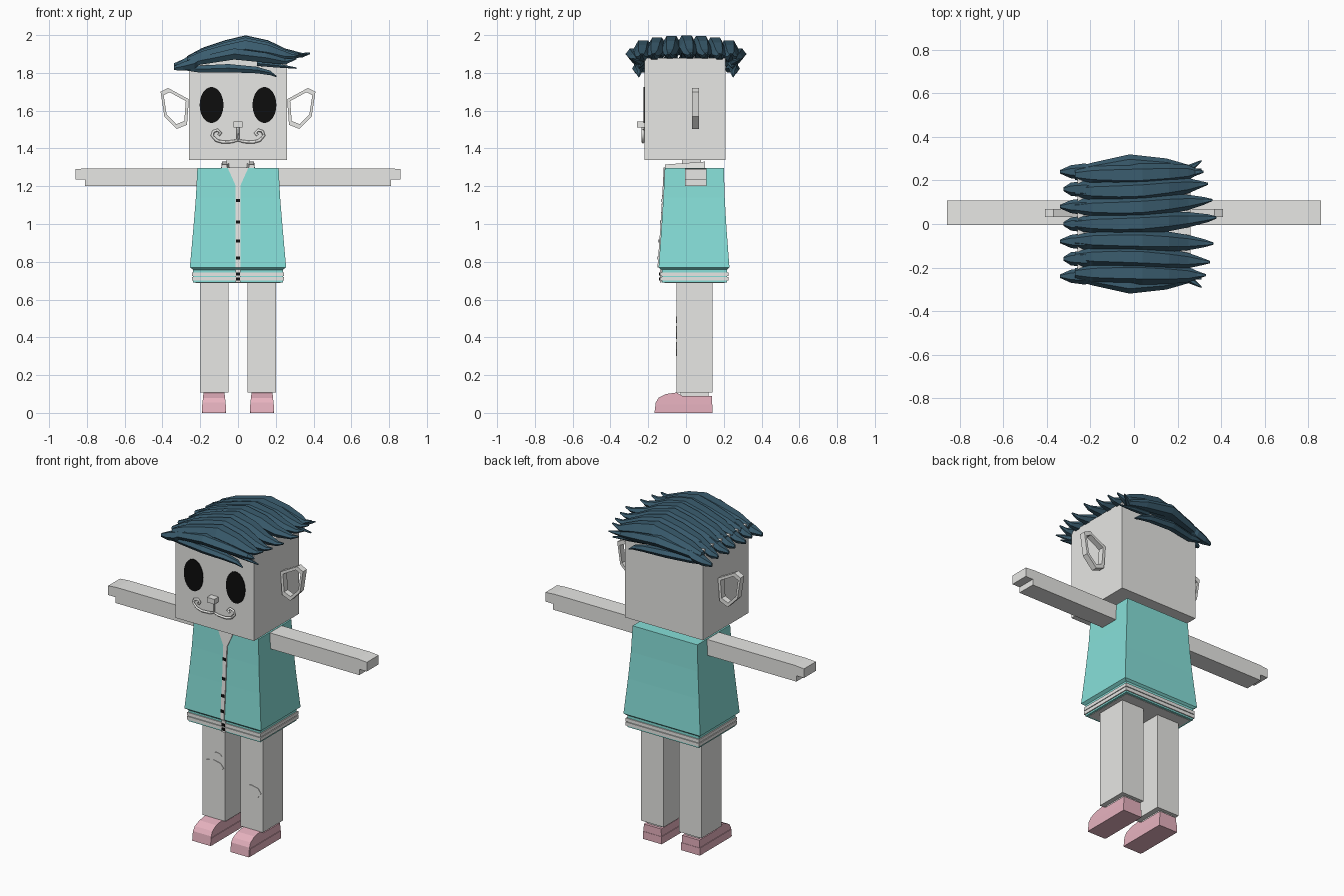
import bpy, bmesh, math
from mathutils import Vector

if "Cube" in bpy.data.objects:
    bpy.data.objects.remove(bpy.data.objects["Cube"])


def material(name, rgb):
    m = bpy.data.materials.new(name)
    m.use_nodes = True
    m.diffuse_color = (*rgb, 1)
    m.node_tree.nodes["Principled BSDF"].inputs["Base Color"].default_value = (*rgb, 1)
    return m


PALE = material("pale grey", (0.8, 0.8, 0.78))
TEAL = material("teal", (0.24, 0.74, 0.69))
HAIR = material("dark blue", (0.042, 0.107, 0.156))
PINK = material("pink", (0.84, 0.47, 0.55))
BLACK = material("black", (0.004, 0.004, 0.004))


def finish(name, bm, mat):
    bmesh.ops.recalc_face_normals(bm, faces=bm.faces)
    mesh = bpy.data.meshes.new(name)
    bm.to_mesh(mesh)
    bm.free()
    mesh.materials.append(mat)
    ob = bpy.data.objects.new(name, mesh)
    bpy.context.collection.objects.link(ob)
    return ob


def loft(name, rings, mat, closed=False):
    """Skin a list of equal-length point rings; cap the ends unless closed."""
    bm = bmesh.new()
    rows = [[bm.verts.new(p) for p in r] for r in rings]
    n = len(rows[0])
    pairs = list(zip(rows, rows[1:])) + ([(rows[-1], rows[0])] if closed else [])
    for a, b in pairs:
        for i in range(n):
            j = (i + 1) % n
            bm.faces.new((a[i], a[j], b[j], b[i]))
    if not closed:
        bm.faces.new(rows[0])
        bm.faces.new(rows[-1])
    return finish(name, bm, mat)


def rect(z, x0, x1, y0, y1):
    return [(x0, y0, z), (x1, y0, z), (x1, y1, z), (x0, y1, z)]


def box(name, x, y, z, mat):
    return loft(name, [rect(h, *x, *y) for h in z], mat)


def plate(name, outline, y, mat, thick=0.006):
    """Thin front-facing plate; y is a number or a function of height."""
    depth = y if callable(y) else (lambda z: y)
    return loft(name, [[(px, depth(pz) + d, pz) for px, pz in outline]
                       for d in (0, -thick)], mat)


def oval(cx, cz, rx, rz, n=24):
    return [(cx + rx * math.cos(i * math.tau / n), cz + rz * math.sin(i * math.tau / n))
            for i in range(n)]


def lock(name, path, sizes):
    """Hair lock with a six-sided section along a mostly sideways path."""
    rings = []
    for (x, y, z), (w, h) in zip(path, sizes):
        rings.append([(x, y + w * math.cos(k * math.tau / 6),
                       z + h * math.sin(k * math.tau / 6)) for k in range(6)])
    return loft(name, rings, HAIR)


# Head, neck and nose
box("head", (-0.26, 0.26), (-0.22, 0.21), (1.34, 1.88), PALE)
box("neck", (-0.06, 0.06), (-0.02, 0.08), (1.28, 1.35), PALE)
box("nose", (-0.025, 0.025), (-0.26, -0.215), (1.512, 1.542), PALE)

# Moustache drawn as thin raised curls
curve = bpy.data.curves.new("moustache", "CURVE")
curve.dimensions = "3D"
curve.bevel_depth = 0.008
curve.bevel_resolution = 0
curve.use_fill_caps = True
curls = [(0, 1.515), (0, 1.445), (0.03, 1.436), (0.08, 1.433), (0.115, 1.443),
         (0.137, 1.468), (0.13, 1.49), (0.108, 1.497), (0.092, 1.482), (0.103, 1.47)]
for s in (-1, 1):
    spline = curve.splines.new("POLY")
    spline.points.add(len(curls) - 1)
    for p, (px, pz) in zip(spline.points, curls):
        p.co = (s * px, -0.228, pz, 1)
curve.materials.append(PALE)
bpy.context.collection.objects.link(bpy.data.objects.new("moustache", curve))

ear = [(0.26, 1.66), (0.37, 1.72), (0.41, 1.70), (0.39, 1.57), (0.325, 1.503), (0.27, 1.525)]
ear_mid = Vector((0.335, 1.618))
for s, side in ((-1, "right"), (1, "left")):
    plate(side + "_eye", oval(s * 0.14, 1.63, 0.063, 0.095, 32), -0.219, BLACK)

    # Ear as an open angular loop
    rings = []
    for p in ear:
        o = Vector(p)
        i = o + (ear_mid - o) * 0.22
        rings.append([(s * o.x, 0.032, o.y), (s * o.x, 0.068, o.y),
                      (s * i.x, 0.068, i.y), (s * i.x, 0.032, i.y)])
    loft(side + "_ear", rings, PALE, closed=True)

    # Arm with a stepped hand end
    arm = [(0.15, 1.2), (0.81, 1.2), (0.81, 1.235), (0.86, 1.235), (0.86, 1.29),
           (0.8, 1.295), (0.15, 1.295)]
    loft(side + "_arm", [[(s * x, y, z) for x, z in arm] for y in (-0.005, 0.108)], PALE)

    # Leg, ankle and shoe
    lo, hi = sorted((s * 0.05, s * 0.2))
    box(side + "_leg", (lo, hi), (-0.05, 0.14), (0.107, 0.74), PALE)
    c = s * 0.127
    box(side + "_ankle", (c - 0.045, c + 0.045), (-0.03, 0.12), (0.08, 0.11), PALE)
    shoe = [(0.137, 0), (0.137, 0.09), (-0.02, 0.09), (-0.05, 0.108), (-0.105, 0.1),
            (-0.145, 0.08), (-0.16, 0.055), (-0.167, 0)]
    loft(side + "_shoe", [[(c + e * (0.061 - 0.12 * max(0, z - 0.06)), y, z) for y, z in shoe]
                          for e in (-1, 1)], PINK)
    box(side + "_sole", (c - 0.063, c + 0.063), (-0.158, 0.139), (0, 0.045), PINK)

    # Collar flap sloping up to the back of the neck
    loft(side + "_collar", [[(s * x, -0.112, z) for x, z in ((0.055, 1.29), (0.09, 1.29), (0.085, 1.315), (0.06, 1.315))],
                            [(s * x, 0.1, z) for x, z in ((0.03, 1.29), (0.09, 1.29), (0.085, 1.33), (0.03, 1.33))]], PALE)

# Knee patches
for name, cx, cz, rx, rz in (("right_knee_patch", -0.127, 0.425, 0.068, 0.034),
                             ("right_small_patch", -0.105, 0.493, 0.034, 0.016),
                             ("left_knee_patch", 0.123, 0.338, 0.067, 0.037)):
    plate(name, oval(cx, cz, rx, rz, 8), -0.049, PALE, 0.004)

# Flared jacket
levels = [(0.757, 0.235, -0.13, 0.215), (0.77, 0.255, -0.145, 0.23),
          (0.98, 0.236, -0.13, 0.214), (1.14, 0.223, -0.12, 0.205), (1.297, 0.215, -0.112, 0.2)]
loft("jacket", [rect(z, -w, w, a, b) for z, w, a, b in levels], TEAL)


def jacket_front(z):
    for (z0, _, y0, _), (z1, _, y1, _) in zip(levels, levels[1:]):
        if z <= z1:
            return y0 + (y1 - y0) * max(0, z - z0) / (z1 - z0)
    return levels[-1][2]


# Striped hem band
box("hem", (-0.238, 0.238), (-0.128, 0.218), (0.69, 0.765), TEAL)
for i, z in enumerate((0.7, 0.724)):
    box(f"hem_stripe_{i}", (-0.244, 0.244), (-0.134, 0.224), (z, z + 0.02), PALE)
box("hem_underside", (-0.225, 0.225), (-0.115, 0.205), (0.688, 0.7), PALE)

# Shirt opening, placket and buttons
plate("neck_opening", [(-0.055, 1.298), (0, 1.175), (0.055, 1.298)], jacket_front, PALE)
edge = [0.77, 0.98, 1.14, 1.2]
plate("placket", [(0.012, z) for z in edge] + [(-0.012, z) for z in reversed(edge)],
      jacket_front, PALE)
box("hem_placket", (-0.012, 0.012), (-0.138, -0.13), (0.69, 0.76), PALE)
for i, z in enumerate((1.125, 1.01, 0.91, 0.82, 0.735, 0.71)):
    y = jacket_front(z) if z > 0.77 else -0.133
    box(f"button_{i}", (-0.01, 0.01), (y - 0.01, y - 0.004), (z - 0.008, z + 0.008), BLACK)

# Top hair locks sweeping across the head to upturned tips
tips = [(-0.235, 0.33), (-0.175, 0.35), (-0.09, 0.365), (0.03, 0.38),
        (0.11, 0.36), (0.185, 0.34), (0.24, 0.32)]
for i, (y, tip) in enumerate(tips):
    base = -0.225 + i * 0.075
    lift = 0.03 * (1 - (base / 0.24) ** 2)
    xs = (-0.27, -0.19, -0.07, 0.04, 0.16, 0.25, tip - 0.04, tip)
    zs = (1.865, 1.885, 1.905, 1.922, 1.905, 1.885, 1.885, 1.9)
    ws = (0.022, 0.042, 0.05, 0.052, 0.046, 0.035, 0.018, 0.005)
    hs = (0.016, 0.032, 0.046, 0.054, 0.046, 0.03, 0.014, 0.005)
    path = [(x, base + (y - base) * max(0, x) / tip, z + lift * min(1, h / 0.05))
            for x, z, h in zip(xs, zs, hs)]
    lock(f"top_lock_{i}", path, list(zip(ws, hs)))

# Short tails drooping past the right side of the head
for i in range(7):
    y = (i - 3) * 0.08
    reach = -0.34 + 0.015 * (i % 2)
    drop = 0.03 if i in (0, 6) else 0
    lock(f"tail_lock_{i}",
         [(-0.17, y, 1.89), (-0.23, y, 1.88 - drop), (-0.29, y, 1.85 - drop / 2), (reach, y, 1.84 - drop / 2)],
         [(0.03, 0.02), (0.038, 0.032), (0.03, 0.026), (0.008, 0.012)])

# Side locks over the front and back edges of the head
for s, side in ((-1, "front"), (1, "back")):
    lock(side + "_side_lock",
         [(-0.31, s * 0.235, 1.83), (-0.2, s * 0.25, 1.865), (-0.02, s * 0.275, 1.9),
          (0.15, s * 0.265, 1.88), (0.25, s * 0.25, 1.86), (0.31, s * 0.29, 1.875)],
         [(0.01, 0.01), (0.03, 0.025), (0.045, 0.034), (0.036, 0.03), (0.022, 0.018), (0.004, 0.004)])
    lock(side + "_fringe",
         [(-0.33, s * 0.24, 1.83), (-0.2, s * 0.23, 1.82), (-0.05, s * 0.255, 1.825),
          (0.1, s * 0.255, 1.815), (0.17, s * 0.25, 1.8), (0.205, s * 0.25, 1.78)],
         [(0.01, 0.01), (0.025, 0.022), (0.03, 0.025), (0.025, 0.02), (0.015, 0.014), (0.004, 0.004)])
    lock(side + "_stray",
         [(0.1, s * 0.24, 1.85), (0.2, s * 0.245, 1.84), (0.31, s * 0.25, 1.825)],
         [(0.02, 0.015), (0.018, 0.013), (0.004, 0.004)])
